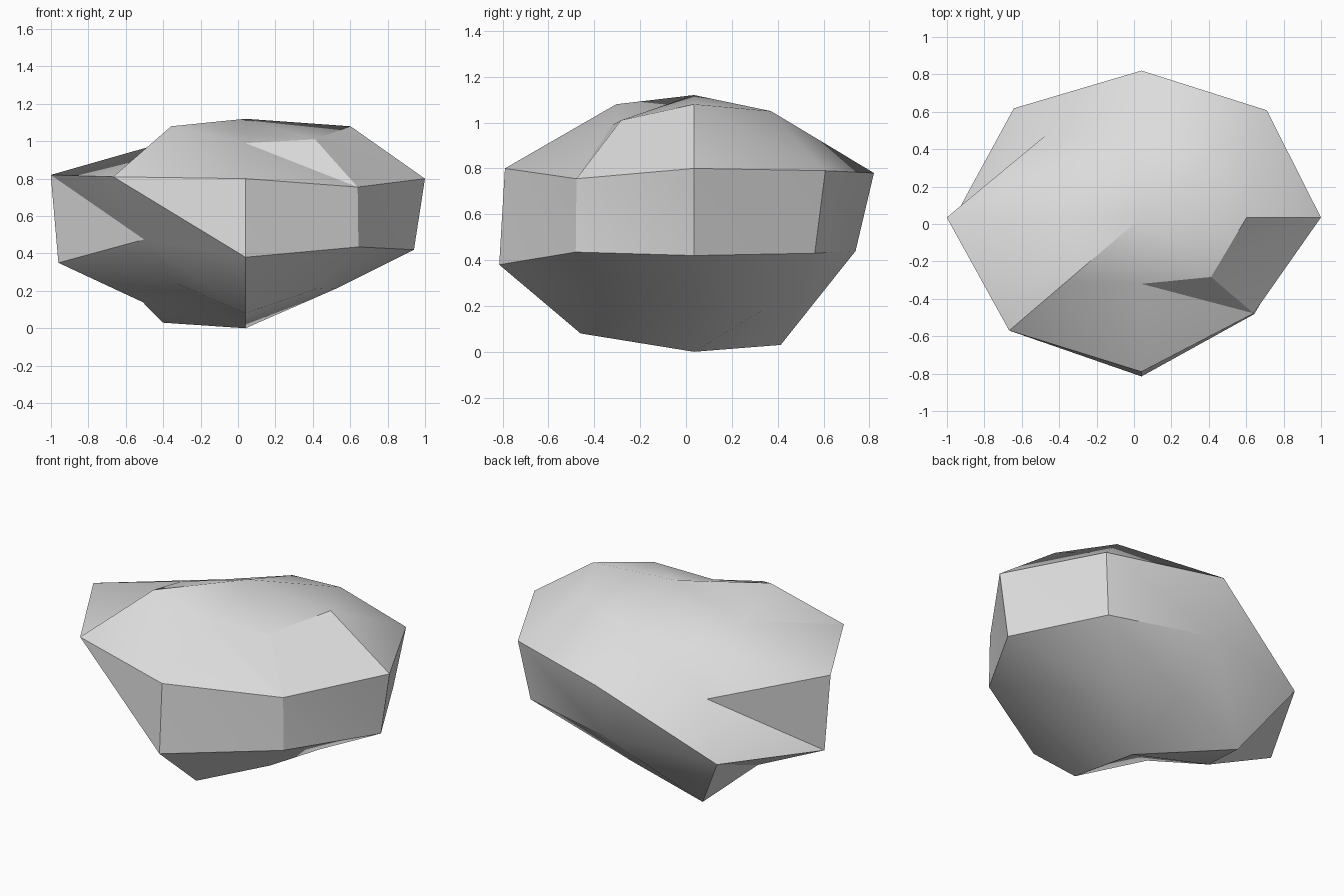
import bpy
import bmesh
import math

# Remove the default object
default = bpy.data.objects.get("Cube")
if default:
    bpy.data.objects.remove(default, do_unlink=True)

SIDES = 8
CENTRE_X, CENTRE_Y = 0.04, 0.035
STRETCH = 1.17  # the boulder is wider than it is deep

# Each ring: radii and heights, counter-clockwise from +x
base_ring = ((.42, .42, .43, .535, .47, .45, .495, .46),
             (.215, .18, .18, .03, .14, .24, .08, .21))
lower_ring = ((.77, .745, .705, .825, .855, .655, .85, .73),
              (.42, .43, .44, .40, .35, .475, .38, .435))
upper_ring = ((.82, .81, .785, .62, .89, .855, .825, .725),
              (.80, .79, .78, .70, .82, .81, .80, .755))
crown_ring = ((.48, .475, .435, .43, .38, .48, .355, .45),
              (1.08, 1.05, .98, .91, .99, 1.08, .99, 1.01))


def add_ring(bm, radii, heights):
    """Add one ring of vertices around the boulder's axis."""
    ring = []
    for i, (radius, height) in enumerate(zip(radii, heights)):
        angle = math.tau * i / SIDES
        ring.append(bm.verts.new((CENTRE_X + STRETCH * radius * math.cos(angle),
                                  CENTRE_Y + radius * math.sin(angle),
                                  height)))
    return ring


# Dented boulder skin: four rings joined by triangle bands, closed by two fans
bm = bmesh.new()
rings = [add_ring(bm, *ring) for ring in (base_ring, lower_ring, upper_ring, crown_ring)]
bottom = bm.verts.new((CENTRE_X, CENTRE_Y, 0))
peak = bm.verts.new((CENTRE_X, CENTRE_Y, 1.12))
for i in range(SIDES):
    j = (i + 1) % SIDES
    for low, high in zip(rings, rings[1:]):
        bm.faces.new((low[i], low[j], high[i]))
        bm.faces.new((low[j], high[j], high[i]))
    bm.faces.new((bottom, rings[0][j], rings[0][i]))
    bm.faces.new((peak, rings[-1][i], rings[-1][j]))
bmesh.ops.recalc_face_normals(bm, faces=bm.faces[:])

mesh = bpy.data.meshes.new("boulder")
bm.to_mesh(mesh)
bm.free()
boulder = bpy.data.objects.new("boulder", mesh)
bpy.context.collection.objects.link(boulder)

# Plain grey stone
stone = bpy.data.materials.new("grey_stone")
stone.use_nodes = True
colour = (.72, .72, .72, 1)
stone.diffuse_color = colour
stone.node_tree.nodes["Principled BSDF"].inputs["Base Color"].default_value = colour
mesh.materials.append(stone)

# Soft facets with crisp ridges
bpy.ops.object.select_all(action="DESELECT")
boulder.select_set(True)
bpy.context.view_layer.objects.active = boulder
bpy.ops.object.shade_smooth_by_angle(angle=math.radians(30))
